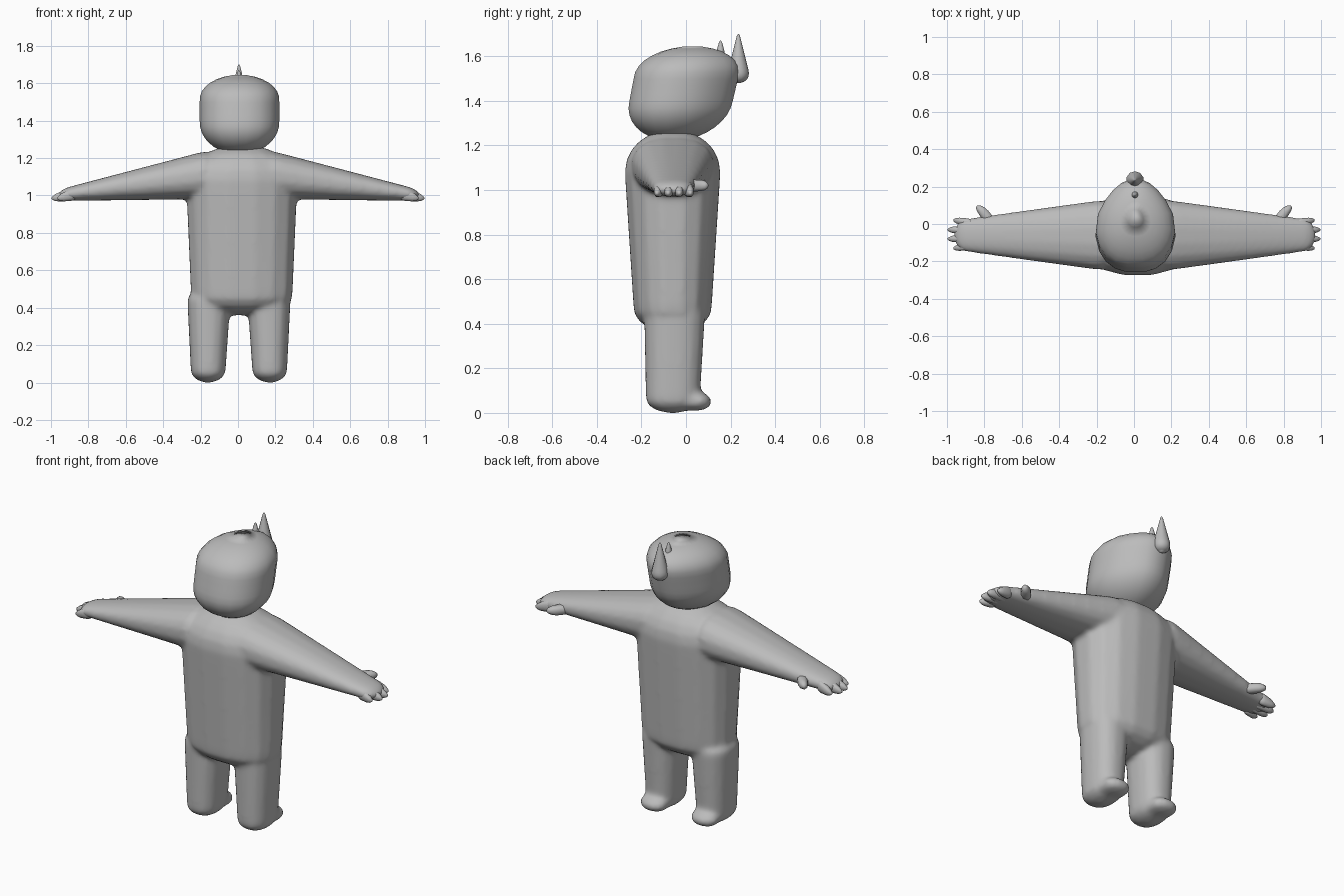
import bpy
import bmesh
from math import cos, sin, sqrt, pi, copysign
from mathutils import Vector

default_cube = bpy.data.objects.get("Cube")
if default_cube:
    bpy.data.objects.remove(default_cube, do_unlink=True)

hide_grey = bpy.data.materials.new("hide grey")
hide_grey.use_nodes = True
grey = (0.5, 0.5, 0.5, 1)
hide_grey.diffuse_color = grey
hide_grey.node_tree.nodes["Principled BSDF"].inputs["Base Color"].default_value = grey

X, Y, Z = range(3)


def cap_scale(distance, radius):
    """Scale of a ring at some distance from a rounded end."""
    gap = max(1 - distance / radius, 0)
    return max(sqrt(1 - gap * gap), 0.2)


def tube(bm, axis, span, middles, halves, caps, taper=0.0, sides=16,
         steps=20, square=0.85, mirror=False):
    """Round-ended tube whose centre line and half widths run evenly end to end."""
    first, last = span
    u_axis, v_axis = (axis + 1) % 3, (axis + 2) % 3
    middle_from, middle_to = map(Vector, middles)
    half_from, half_to = map(Vector, halves)
    for flip in ((1, -1) if mirror else (1,)):
        loops = []
        for step in range(steps + 1):
            t = (1 - cos(pi * step / steps)) / 2
            length = last - first
            scale = cap_scale(t * length, caps[0]) * cap_scale((1 - t) * length, caps[1])
            middle = middle_from.lerp(middle_to, t)
            half = half_from.lerp(half_to, t) * scale
            loop = []
            for side in range(sides):
                angle = 2 * pi * (side + 0.5) / sides
                c, s = cos(angle), sin(angle)
                narrowing = 1 - taper * max(s, 0)
                point = Vector()
                point[axis] = first + t * length
                point[u_axis] = middle.x + half.x * narrowing * copysign(abs(c) ** square, c)
                point[v_axis] = middle.y + half.y * copysign(abs(s) ** square, s)
                point.x *= flip
                loop.append(bm.verts.new(point))
            loops.append(loop)
        for lower, upper in zip(loops, loops[1:]):
            for i in range(sides):
                j = (i + 1) % sides
                bm.faces.new((lower[i], lower[j], upper[j], upper[i]))
        bm.faces.new(loops[0][::-1])
        bm.faces.new(loops[-1])


def finish(bm, name, x=0.0):
    """Turn the mesh under construction into a smooth grey object."""
    bmesh.ops.recalc_face_normals(bm, faces=bm.faces)
    for face in bm.faces:
        face.smooth = True
    mesh = bpy.data.meshes.new(name)
    bm.to_mesh(mesh)
    bm.free()
    mesh.materials.append(hide_grey)
    part = bpy.data.objects.new(name, mesh)
    part.location.x = x
    bpy.context.collection.objects.link(part)
    return part


# Body: trunk, arms, legs and feet blended into one skin
bm = bmesh.new()
tube(bm, Z, span=(0.36, 1.27), middles=((0.015, -0.06), (0.015, -0.06)),
     halves=((0.27, 0.17), (0.31, 0.23)), caps=(0.1, 0.2))
tube(bm, X, span=(0.1, 0.97), middles=((-0.06, 1.12), (-0.06, 1)),
     halves=((0.2, 0.14), (0.08, 0.03)), caps=(0.1, 0.06), mirror=True)
tube(bm, Z, span=(0, 0.5), middles=((0.165, -0.06), (0.16, -0.05)),
     halves=((0.09, 0.12), (0.12, 0.14)), caps=(0.06, 0.06), mirror=True)
tube(bm, Y, span=(-0.1, 0.115), middles=((0.06, 0.165), (0.05, 0.165)),
     halves=((0.05, 0.08), (0.04, 0.08)), caps=(0.05, 0.06), mirror=True)
body = finish(bm, "body", 0.005)
blend = body.modifiers.new("blend", "REMESH")
blend.mode = "VOXEL"
blend.voxel_size = 0.012
blend.use_smooth_shade = True
soften = body.modifiers.new("soften", "SMOOTH")
soften.factor = 0.5
soften.iterations = 12

# Hands: four spread fingers and a thumb on each side
bm = bmesh.new()
for finger in range(4):
    offset = finger - 1.5
    tip = 1 - 0.015 * offset * offset
    tube(bm, X, span=(0.86, tip),
         middles=((0.04 * offset - 0.055, 1.01), (0.05 * offset - 0.055, 0.985)),
         halves=((0.024, 0.04), (0.018, 0.02)), caps=(0.03, 0.04),
         sides=8, steps=8, mirror=True)
tube(bm, Y, span=(0, 0.1), middles=((1.02, 0.76), (1.02, 0.83)),
     halves=((0.03, 0.04), (0.025, 0.03)), caps=(0.03, 0.03),
     sides=8, steps=8, mirror=True)
finish(bm, "fingers")

# Head: rounded skull narrowing to the snout
bm = bmesh.new()
tube(bm, Z, span=(1.22, 1.645), middles=((0, -0.06), (0, 0.03)),
     halves=((0.215, 0.23), (0.215, 0.24)), caps=(0.17, 0.13), taper=0.35, sides=20)
finish(bm, "head", 0.008)

# Horns: a tall one on the snout and a short one behind it
for name, span, y, width in (("snout_horn", (1.48, 1.7), 0.235, 0.06),
                             ("brow_horn", (1.58, 1.67), 0.155, 0.03)):
    bm = bmesh.new()
    tube(bm, Z, span, middles=((0, y), (0, y)),
         halves=((width, width), (0.005, 0.005)), caps=(0.06, 0.01), sides=10, square=1)
    finish(bm, name, 0.005)
